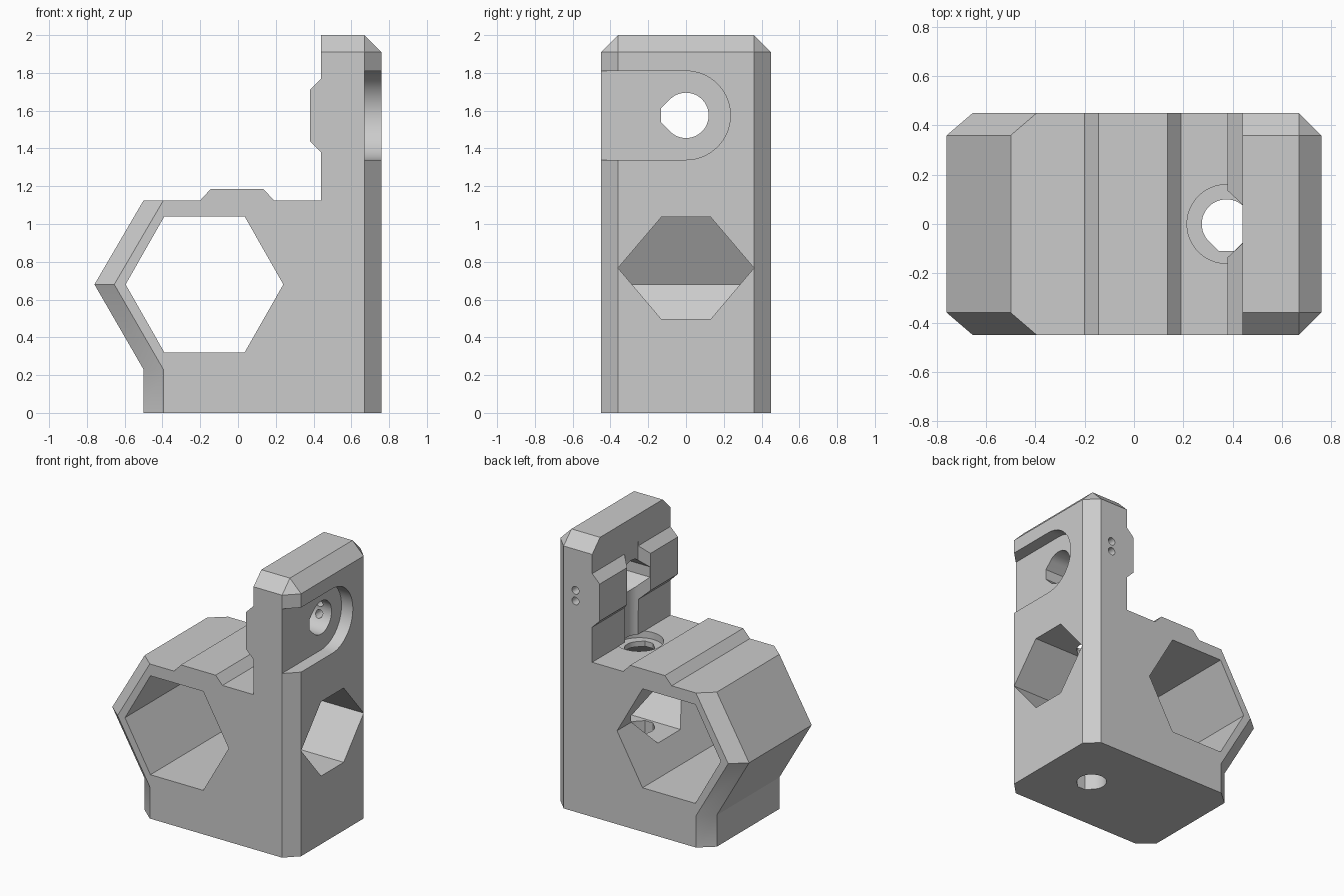
import bpy, bmesh, math
from mathutils import Vector

cube = bpy.data.objects.get("Cube")
if cube:
    bpy.data.objects.remove(cube)

grey = bpy.data.materials.new("plain grey")
grey.use_nodes = True
colour = (0.6, 0.6, 0.6, 1)
grey.diffuse_color = colour
grey.node_tree.nodes["Principled BSDF"].inputs["Base Color"].default_value = colour


def loft(name, rings):
    """Closed solid through matching rings of points."""
    bm = bmesh.new()
    loops = [[bm.verts.new(p) for p in ring] for ring in rings]
    n = len(loops[0])
    for a, b in zip(loops, loops[1:]):
        for i in range(n):
            j = (i + 1) % n
            bm.faces.new((a[i], a[j], b[j], b[i]))
    bm.faces.new(loops[0])
    bm.faces.new(loops[-1])
    bmesh.ops.remove_doubles(bm, verts=bm.verts, dist=0.0005)
    bmesh.ops.recalc_face_normals(bm, faces=bm.faces)
    mesh = bpy.data.meshes.new(name)
    bm.to_mesh(mesh)
    bm.free()
    mesh.materials.append(grey)
    ob = bpy.data.objects.new(name, mesh)
    bpy.context.collection.objects.link(ob)
    return ob


def prism(name, axis, points, start, end):
    """Outline in the other two axes (in x, y, z order), extruded along axis."""
    def place(p, t):
        q = list(p)
        q.insert("xyz".index(axis), t)
        return Vector(q)
    return loft(name, [[place(p, t) for p in points] for t in (start, end)])


def circle(cx, cy, r, n=48):
    return [(cx + r * math.cos(math.tau * i / n), cy + r * math.sin(math.tau * i / n))
            for i in range(n)]


def teardrop(r, n=36):
    """Circle with a clipped 45 degree peak; (across, along -y) offsets."""
    pts = []
    for i in range(n + 1):
        a = math.radians(45) - math.radians(270) * i / n
        pts.append((r * math.cos(a), r * math.sin(a)))
    flat = 1.1 * r
    half = r * math.sqrt(2) - flat
    return pts + [(-half, flat), (half, flat)]


# Body outline (x, z) with its bevelled inset
ridges = [(0.44, 1.77), (0.38, 1.71), (0.38, 1.44), (0.44, 1.38), (0.44, 1.125),
          (0.19, 1.125), (0.135, 1.185), (-0.145, 1.185), (-0.2, 1.125)]
nose = [(-0.5, 1.125), (-0.76, 0.68), (-0.5, 0.23), (-0.5, 0)]
full = [(0.76, 0), (0.76, 1.91), (0.67, 2), (0.44, 2)] + ridges + nose
inset = ([(0.67, 0), (0.67, 1.91), (0.67, 1.91), (0.44, 1.91)] + ridges
         + [(x + 0.105, z) for x, z in nose])
layers = [(-0.45, inset), (-0.36, full), (0.36, full), (0.45, inset)]
body = loft("clamp_body", [[Vector((x, y, z)) for x, z in o] for y, o in layers])

# Cutters
BOLT_Z, SCREW_X = 1.575, 0.375
slot = [(0.235 * math.sin(a), BOLT_Z + 0.235 * math.cos(a))
        for a in [math.pi * i / 32 for i in range(33)]]
slot += [(-0.6, BOLT_Z - 0.235), (-0.6, BOLT_Z + 0.235)]
cutters = [
    prism("large_hex_opening", "y", [(-0.595, 0.68), (-0.39, 1.04), (0.035, 1.04),
          (0.24, 0.68), (0.035, 0.32), (-0.39, 0.32)], -1, 1),
    prism("side_hex_opening", "x", [(-0.36, 0.767), (-0.13, 1.037), (0.13, 1.037),
          (0.36, 0.767), (0.13, 0.496), (-0.13, 0.496)], -0.1, 1),
    prism("washer_slot", "x", slot, 0.669, 1),
    prism("bolt_hole", "x", [(-v, BOLT_Z + u) for u, v in teardrop(0.12)], 0.2, 1),
    prism("ridge_gap", "z", [(0.3, -0.209), (0.3, 0.209), (0.4405, 0.079),
          (0.4405, -0.079)], 1.3, 1.8),
    prism("screw_hole", "z", [(SCREW_X + u, -v) for u, v in teardrop(0.1)], -0.2, BOLT_Z),
    prism("screw_recess", "z", circle(SCREW_X, 0, 0.16), 1.075, 1.126),
]
for z in (1.535, 1.612):
    cutters.append(prism("pin_hole", "y", circle(0.575, z, 0.028, 20), 0.0, 0.6))

for cutter in cutters:
    mod = body.modifiers.new("cut", "BOOLEAN")
    mod.operation = "DIFFERENCE"
    mod.solver = "EXACT"
    mod.object = cutter
    cutter.hide_render = True

# Bake the cuts and remove the helpers
bpy.context.view_layer.update()
result = bpy.data.meshes.new_from_object(
    body.evaluated_get(bpy.context.evaluated_depsgraph_get()))
body.modifiers.clear()
body.data = result
for cutter in cutters:
    bpy.data.objects.remove(cutter)

bpy.ops.object.select_all(action="DESELECT")
body.select_set(True)
bpy.context.view_layer.objects.active = body
bpy.ops.object.shade_smooth_by_angle(angle=math.radians(25))
